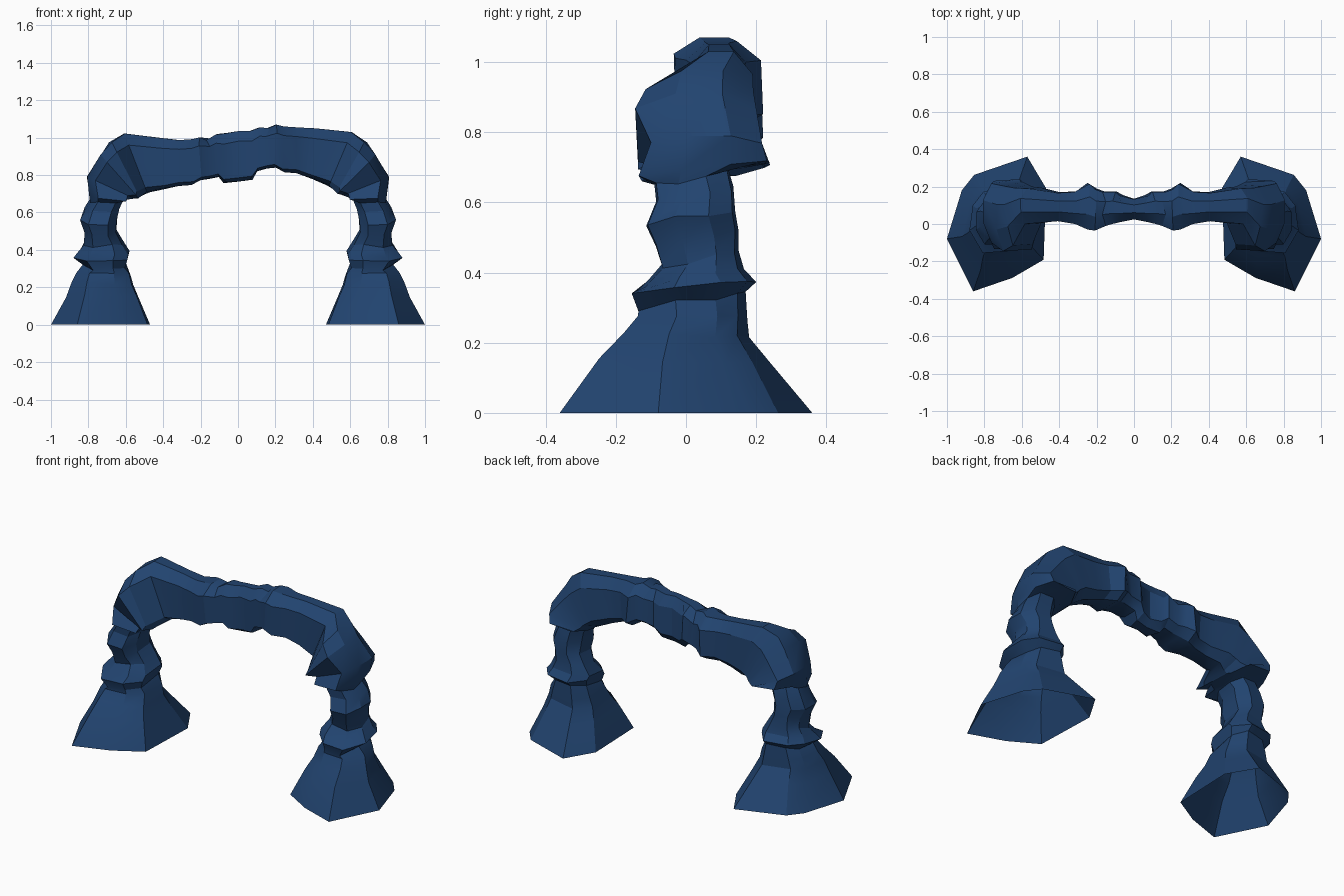
import bpy, bmesh, math, random

if "Cube" in bpy.data.objects:
    bpy.data.objects.remove(bpy.data.objects["Cube"])
random.seed(4)

# Leg sections: z, inner x, outer x, front y, back y
LEG = [
    (0.00, .47, 1.00, -.36, .36), (0.15, .53, .92, -.25, .24),
    (0.22, .56, .89, -.18, .18), (0.27, .575, .865, -.14, .175),
    (0.32, .60, .83, -.14, .17), (0.355, .585, .88, -.16, .20),
    (0.39, .58, .86, -.12, .165), (0.44, .615, .825, -.07, .15),
    (0.50, .65, .82, -.09, .15), (0.56, .645, .845, -.115, .14),
    (0.62, .63, .82, -.085, .135), (0.67, .61, .79, -.09, .12),
]
# Span sections: outer x, outer z, inner x, inner z, front y, back y
SPAN = [
    (.80, .70, .585, .69, -.135, .24), (.815, .79, .56, .695, -.10, .225),
    (.74, .91, .54, .70, -.145, .21), (.68, .975, .52, .715, -.115, .20),
    (.61, 1.03, .48, .745, .00, .195), (.42, 1.05, .40, .78, .015, .17),
    (.31, 1.055, .31, .81, .00, .175), (.245, 1.06, .24, .815, -.03, .22),
    (.20, 1.07, .20, .84, -.035, .19), (.16, 1.05, .15, .835, -.01, .175),
    (.11, 1.055, .10, .82, .00, .175), (.07, 1.035, .07, .775, .01, .155),
    (.00, 1.035, .00, .765, .025, .135),
]
# Irregular outlines of foot, pillar and span (across, depth)
FOOT = [(1, -.22), (.70, .50), (.45, .73), (-.62, 1), (-1, .53),
        (-.95, -.53), (-.32, -.8), (.47, -1)]
ROCK = [(1, -.35), (1, .4), (.5, .95), (-.45, 1), (-1, .5),
        (-.95, -.45), (-.5, -1), (.55, -.95)]
BEAM = [(1, -.35), (1, .4), (.55, .95), (-.7, 1), (-1, .5),
        (-1, -.5), (-.85, -.95), (.6, -1)]


def half_rings():
    """Rings of points for the right half, from foot to crown."""
    rings = []
    for i, (z, xi, xo, y0, y1) in enumerate(LEG):
        t = min(1, z / 0.6)
        tilt = 0.022 if z > 0.3 else 0
        ring = []
        for (fu, fv), (ru, rv) in zip(FOOT, ROCK):
            u, v = fu + (ru - fu) * t, fv + (rv - fv) * t
            j = random.uniform(-.01, .01) if i else 0
            ring.append(((xi + xo) / 2 + u * (xo - xi) / 2,
                         (y0 + y1) / 2 + v * (y1 - y0) / 2,
                         z + tilt * v + j))
        rings.append(ring)
    for xo, zo, xi, zi, y0, y1 in SPAN:
        tilt = 0.022 if xo == .80 else 0
        ring = []
        for u, v in BEAM:
            j = random.uniform(-.01, .01) if xo > 0 else 0
            ring.append(((xi + xo) / 2 + u * (xo - xi) / 2 + j,
                         (y0 + y1) / 2 + v * (y1 - y0) / 2,
                         (zo + zi) / 2 + u * (zo - zi) / 2 + tilt * v))
        rings.append(ring)
    return rings


def sag(x):
    """The left half of the span hangs a little lower."""
    a = abs(x)
    return 0.068 * max(0, min(1, (a - .04) / .14, (.64 - a) / .3))


right = half_rings()
left = [[(-x, y, z - (sag(x) if z > .66 else 0)) for x, y, z in ring] for ring in right]
rings = right + left[-2::-1]

# Loft one continuous skin from foot to foot, open underneath
bm = bmesh.new()
loops = [[bm.verts.new(p) for p in ring] for ring in rings]
for a, b in zip(loops, loops[1:]):
    for k in range(8):
        n = (k + 1) % 8
        bm.faces.new((a[k], a[n], b[n], b[k]))
bmesh.ops.recalc_face_normals(bm, faces=bm.faces)
mesh = bpy.data.meshes.new("rock_arch")
bm.to_mesh(mesh)
bm.free()

stone = bpy.data.materials.new("dark_blue_stone")
stone.diffuse_color = (0.0155, 0.057, 0.16, 1)
stone.use_nodes = True
stone.node_tree.nodes["Principled BSDF"].inputs["Base Color"].default_value = stone.diffuse_color
mesh.materials.append(stone)
arch = bpy.data.objects.new("rock_arch", mesh)
bpy.context.collection.objects.link(arch)

# Soften the shallow creases, keep the sharp rock edges
bpy.context.view_layer.objects.active = arch
arch.select_set(True)
bpy.ops.object.shade_smooth_by_angle(angle=math.radians(25))
